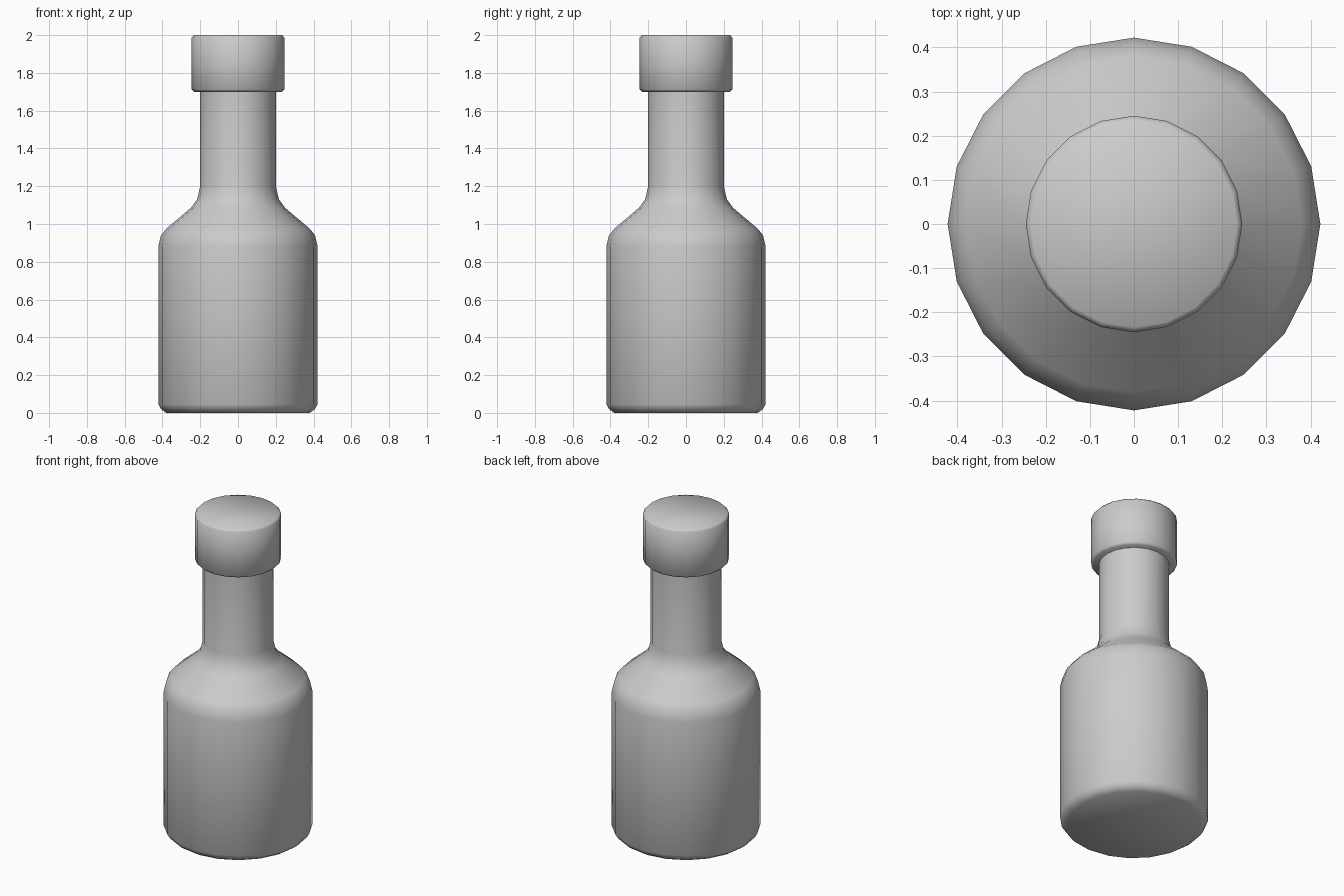
import bpy
import bmesh
from math import pi, radians

SIDES = 20

cube = bpy.data.objects.get("Cube")
if cube:
    bpy.data.objects.remove(cube, do_unlink=True)

grey = bpy.data.materials.new("plain grey")
grey.use_nodes = True
colour = (0.6, 0.6, 0.6, 1)
grey.diffuse_color = colour
grey.node_tree.nodes["Principled BSDF"].inputs["Base Color"].default_value = colour


def lathe(name, profile):
    """Revolve a (radius, height) profile about z and close both ends."""
    bm = bmesh.new()
    verts = [bm.verts.new((r, 0, z)) for r, z in profile]
    edges = [bm.edges.new(pair) for pair in zip(verts, verts[1:])]
    bmesh.ops.spin(bm, geom=verts + edges, cent=(0, 0, 0), axis=(0, 0, 1),
                   angle=2 * pi, steps=SIDES, use_merge=True)
    bmesh.ops.remove_doubles(bm, verts=bm.verts, dist=0.0005)
    bmesh.ops.holes_fill(bm, edges=[e for e in bm.edges if e.is_boundary], sides=0)
    bmesh.ops.recalc_face_normals(bm, faces=bm.faces)
    mesh = bpy.data.meshes.new(name)
    bm.to_mesh(mesh)
    bm.free()
    mesh.materials.append(grey)
    obj = bpy.data.objects.new(name, mesh)
    bpy.context.collection.objects.link(obj)
    bpy.ops.object.select_all(action='DESELECT')
    obj.select_set(True)
    bpy.context.view_layer.objects.active = obj
    bpy.ops.object.shade_smooth_by_angle(angle=radians(60))
    return obj


# Body with chamfered base, rounded shoulder and straight neck
lathe("bottle_body", [
    (0.38, 0), (0.405, 0.018), (0.422, 0.045),
    (0.422, 0.88), (0.408, 0.94), (0.38, 0.975),
    (0.25, 1.085), (0.217, 1.13), (0.2, 1.2), (0.2, 1.71),
])

# Stopper with small bevels on both rims
lathe("bottle_cap", [
    (0.232, 1.7), (0.245, 1.713), (0.245, 1.988), (0.234, 2.0),
])
